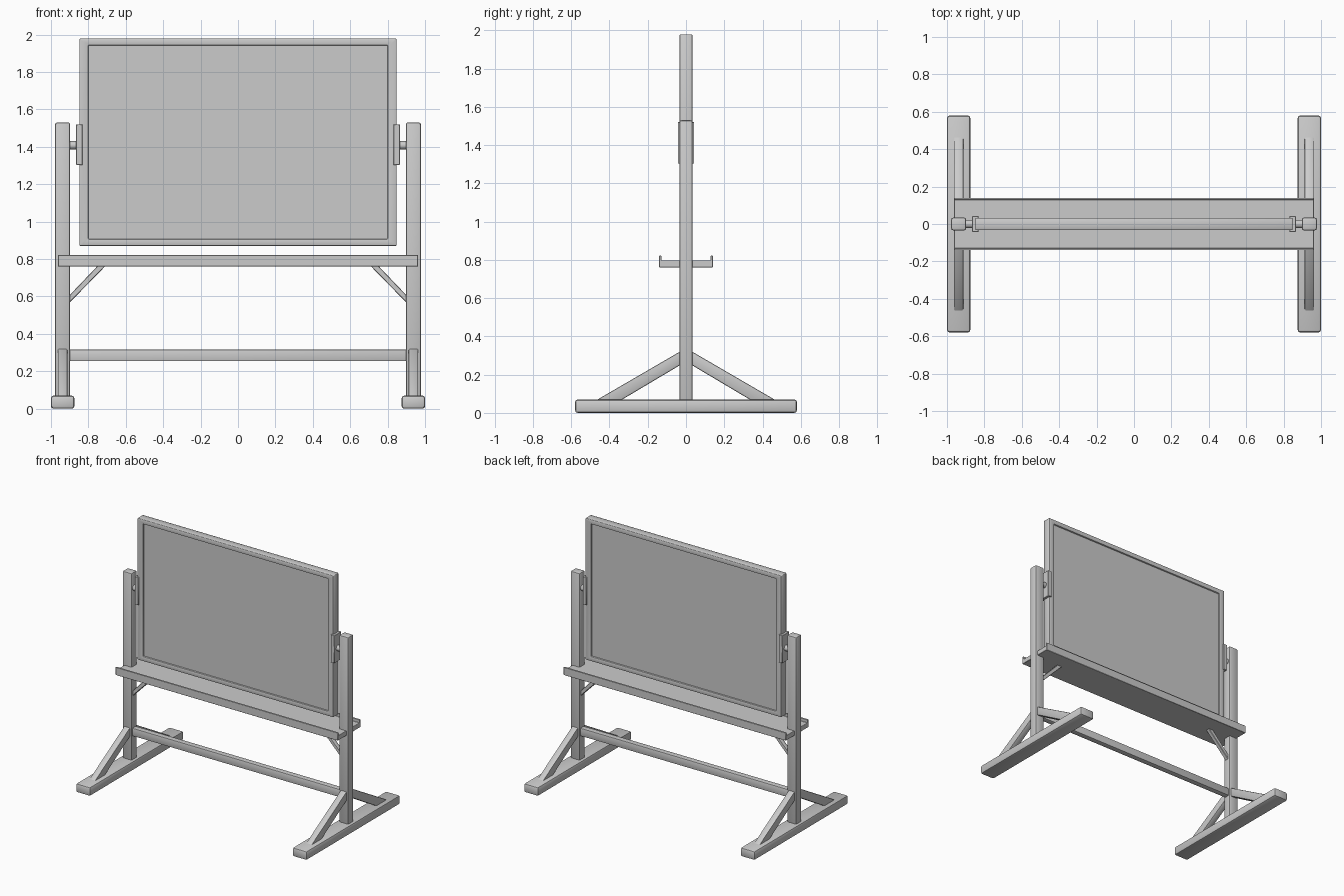
import bpy, bmesh, math
from mathutils import Vector

if "Cube" in bpy.data.objects:
    bpy.data.objects.remove(bpy.data.objects["Cube"])


def finish(bm, name, bevel=0.0, segs=2):
    """Bevel the mesh edges, turn it into an object, smooth the soft edges."""
    bmesh.ops.recalc_face_normals(bm, faces=bm.faces)
    if bevel:
        bmesh.ops.bevel(bm, geom=bm.edges[:], offset=bevel, segments=segs,
                        profile=0.5, affect='EDGES', clamp_overlap=True)
    me = bpy.data.meshes.new(name)
    bm.to_mesh(me)
    bm.free()
    ob = bpy.data.objects.new(name, me)
    bpy.context.collection.objects.link(ob)
    bpy.ops.object.select_all(action='DESELECT')
    ob.select_set(True)
    bpy.context.view_layer.objects.active = ob
    bpy.ops.object.shade_smooth_by_angle(angle=math.radians(40))
    return ob


def prism(name, pts, axis, lo, hi, bevel=0.0, segs=2):
    """Extrude a 2D outline along an axis (0=x, 1=y, 2=z)."""
    def place(p, h):
        co = list(p)
        co.insert(axis, h)
        return Vector(co)
    bm = bmesh.new()
    face = bm.faces.new([bm.verts.new(place(p, lo)) for p in pts])
    ext = bmesh.ops.extrude_face_region(bm, geom=[face])
    move = place((0, 0), hi - lo)
    bmesh.ops.translate(bm, vec=move, verts=[v for v in ext['geom']
                        if isinstance(v, bmesh.types.BMVert)])
    return finish(bm, name, bevel, segs)


def box(name, x, y, z, bevel=0.0, segs=2):
    pts = [(y[0], z[0]), (y[1], z[0]), (y[1], z[1]), (y[0], z[1])]
    return prism(name, pts, 0, min(x), max(x), bevel, segs)


# Stands: foot, post, braces, pivot hardware on each side
for s, side in ((-1, "left"), (1, "right")):
    cx = s * 0.9375
    box(side + "_foot", (cx - 0.0625, cx + 0.0625), (-0.58, 0.58), (0, 0.07), 0.014)
    box(side + "_post", (cx - 0.04, cx + 0.04), (-0.034, 0.034), (0.06, 1.53), 0.01)

    for d, end in ((-1, "front"), (1, "back")):
        pts = [(d * 0.01, 0.333), (d * 0.48, 0.06), (d * 0.35, 0.06), (d * 0.01, 0.262)]
        prism(f"{side}_{end}_foot_brace", pts, 0, cx - 0.026, cx + 0.026, 0.007)

    # Diagonal strut under the tray
    pts = [(s * 0.91, 0.597), (s * 0.74, 0.775), (s * 0.697, 0.775), (s * 0.91, 0.557)]
    prism(side + "_tray_strut", pts, 1, -0.016, 0.016, 0.003, 1)

    # Channel bracket hugging the board frame
    pts = [(s * 0.865, -0.043), (s * 0.865, 0.043), (s * 0.832, 0.043), (s * 0.832, 0.03),
           (s * 0.845, 0.03), (s * 0.845, -0.03), (s * 0.832, -0.03), (s * 0.832, -0.043)]
    prism(side + "_pivot_bracket", pts, 2, 1.303, 1.52, 0.002, 1)

    # Round pivot pin between post and bracket
    pts = [(0.022 * math.cos(a), 1.408 + 0.022 * math.sin(a))
           for a in (i * math.tau / 24 for i in range(24))]
    prism(side + "_pivot_pin", pts, 0, min(s * 0.91, s * 0.855), max(s * 0.91, s * 0.855))

# Lower cross rail
box("lower_rail", (-0.91, 0.91), (-0.022, 0.022), (0.255, 0.316), 0.004)

# Tray with a raised lip along both long edges
tray = [(-0.14, 0.76), (0.14, 0.76), (0.14, 0.822), (0.129, 0.822),
        (0.129, 0.797), (-0.129, 0.797), (-0.129, 0.822), (-0.14, 0.822)]
prism("tray", tray, 0, -0.962, 0.962, 0.002, 1)

# Board frame: rectangular ring
bm = bmesh.new()
cz = 1.425


def loop(hx, hz, y):
    return [bm.verts.new((i * hx, y, cz + k * hz))
            for i, k in ((-1, -1), (1, -1), (1, 1), (-1, 1))]


rings = [loop(0.847, 0.554, -0.033), loop(0.847, 0.554, 0.033),
         loop(0.8, 0.518, 0.033), loop(0.8, 0.518, -0.033)]
for a, b in zip(rings, rings[1:] + rings[:1]):
    for i in range(4):
        j = (i + 1) % 4
        bm.faces.new((a[i], a[j], b[j], b[i]))
# keep the mitre joints flat: bevel is small and even
finish(bm, "board_frame", 0.004, 2)

# Writing surface, visible on both sides
box("board_panel", (-0.81, 0.81), (-0.02, 0.02), (cz - 0.528, cz + 0.528))
